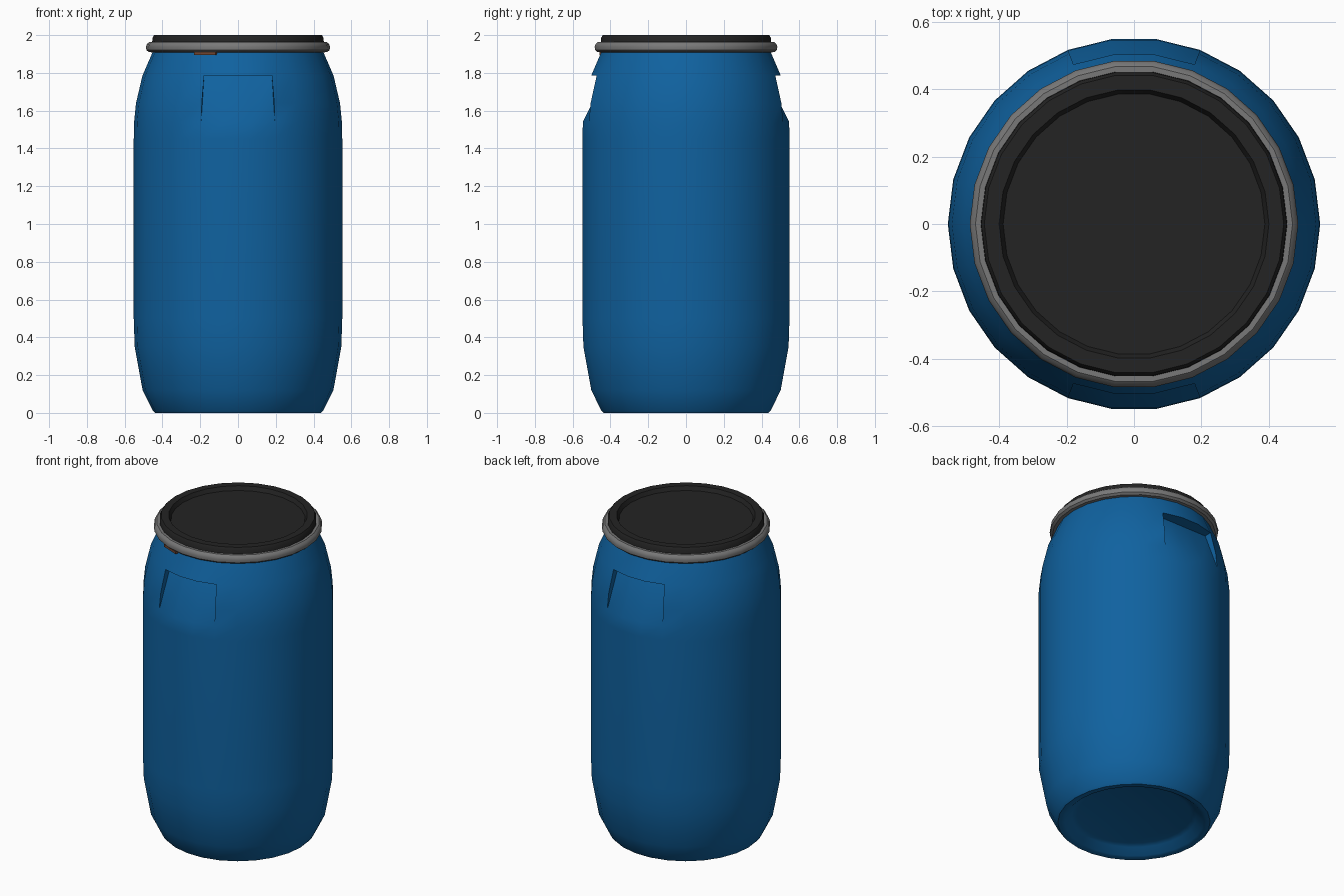
import bpy, bmesh, math
from mathutils import Vector

if "Cube" in bpy.data.objects:
    bpy.data.objects.remove(bpy.data.objects["Cube"])

N = 26  # sides around


def material(name, rgb):
    m = bpy.data.materials.new(name)
    m.diffuse_color = (*rgb, 1)
    m.use_nodes = True
    m.node_tree.nodes["Principled BSDF"].inputs["Base Color"].default_value = m.diffuse_color
    return m


blue = material("blue plastic", (0.005, 0.122, 0.35))
black = material("black plastic", (0.017, 0.017, 0.017))
grey = material("grey metal", (0.19, 0.19, 0.19))
rust = material("brown latch", (0.16, 0.06, 0.03))


def lathe(bm, profile, closed=False):
    """Spin (radius, z) points into rings of N vertices; cap the ends unless closed."""
    rings = [[bm.verts.new((r * math.cos(2 * math.pi * i / N),
                            r * math.sin(2 * math.pi * i / N), z))
              for i in range(N)] for r, z in profile]
    pairs = list(zip(rings, rings[1:]))
    if closed:
        pairs.append((rings[-1], rings[0]))
    else:
        bm.faces.new(rings[0][::-1])
        bm.faces.new(rings[-1])
    for a, b in pairs:
        for i in range(N):
            j = (i + 1) % N
            bm.faces.new((a[i], a[j], b[j], b[i]))
    return rings


def finish(bm, name, mat):
    bmesh.ops.recalc_face_normals(bm, faces=bm.faces)
    me = bpy.data.meshes.new(name)
    bm.to_mesh(me)
    bm.free()
    me.materials.append(mat)
    ob = bpy.data.objects.new(name, me)
    bpy.context.collection.objects.link(ob)
    bpy.ops.object.select_all(action='DESELECT')
    ob.select_set(True)
    bpy.context.view_layer.objects.active = ob
    bpy.ops.object.shade_smooth_by_angle(angle=math.radians(32))
    return ob


# Barrel body with dished base
body = [(0.33, 0.05), (0.36, 0.04), (0.40, 0.005), (0.42, 0.0), (0.44, 0.0), (0.453, 0.015),
        (0.505, 0.12), (0.547, 0.35), (0.552, 0.5), (0.552, 1.45),
        (0.55, 1.54), (0.54, 1.64), (0.506, 1.785), (0.452, 1.91), (0.44, 1.94)]
bm = bmesh.new()
rings = lathe(bm, body)
low, mid, top = rings[10:13]

# Hand grips: three-face-wide sloped pockets front and back
for sign, first in ((1, 5), (-1, 18)):
    cols = range(first, first + 4)
    patch = {v for ring in (low, mid, top) for v in (ring[i] for i in cols)}
    bmesh.ops.delete(bm, geom=[f for f in bm.faces if all(v in patch for v in f.verts)],
                     context='FACES')
    inner = [bm.verts.new((top[i].co.x, sign * 0.425, top[i].co.z)) for i in cols]
    for k in range(3):
        i = first + k
        bm.faces.new((low[i], low[i + 1], inner[k + 1], inner[k]))       # sloped floor
        bm.faces.new((inner[k], inner[k + 1], top[i + 1], top[i]))       # upper ledge
    for i, p in ((first, inner[0]), (first + 3, inner[3])):              # side walls
        bm.faces.new((low[i], mid[i], p))
        bm.faces.new((mid[i], top[i], p))
finish(bm, "barrel_body", blue)

# Clamp ring
bm = bmesh.new()
lathe(bm, [(0.44, 1.908), (0.472, 1.91), (0.485, 1.921), (0.487, 1.938),
           (0.482, 1.953), (0.47, 1.963), (0.44, 1.963)], closed=True)
finish(bm, "clamp_ring", grey)

# Lid with recessed centre
bm = bmesh.new()
lathe(bm, [(0.44, 1.945), (0.455, 1.95), (0.453, 1.985), (0.444, 2.0),
           (0.40, 2.0), (0.388, 1.975)])
finish(bm, "lid", black)

# Small latch end showing under the clamp ring
bm = bmesh.new()
a = math.radians(-112)
bmesh.ops.create_cube(bm, size=1)
for v in bm.verts:
    t, r = v.co.x * 0.12, 0.455 + v.co.y * 0.03
    v.co = Vector((r * math.cos(a) - t * math.sin(a),
                   r * math.sin(a) + t * math.cos(a), 1.902 + v.co.z * 0.016))
finish(bm, "latch_end", rust)
